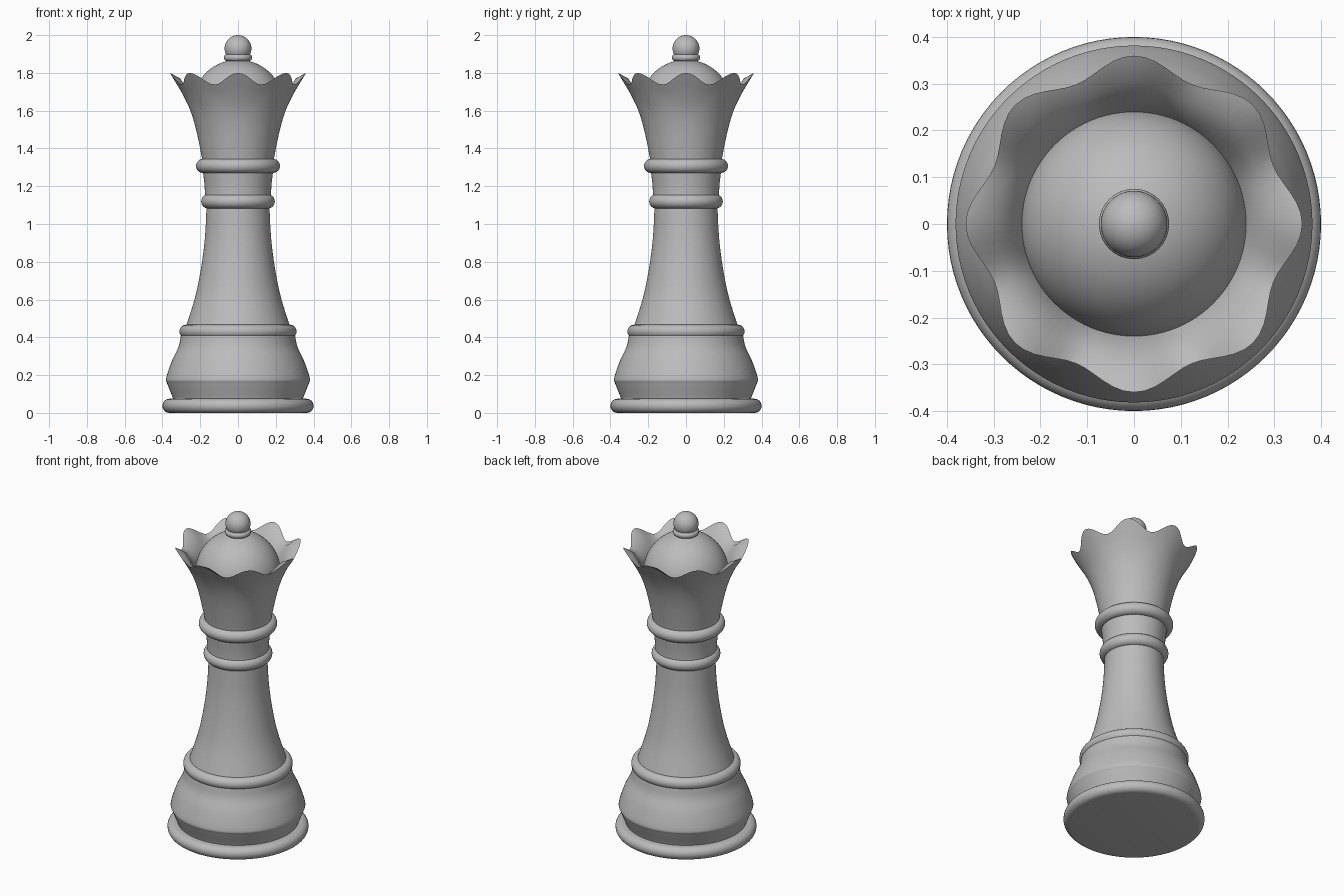
import bpy, math
from mathutils import Vector

cube = bpy.data.objects.get("Cube")
if cube:
    bpy.data.objects.remove(cube, do_unlink=True)

grey = bpy.data.materials.new("stone_grey")
grey.use_nodes = True
grey.diffuse_color = (0.5, 0.5, 0.5, 1)
grey.node_tree.nodes["Principled BSDF"].inputs["Base Color"].default_value = (0.5, 0.5, 0.5, 1)

SEGMENTS = 96
POINTS = 8  # scallops on the crown


def curve(pts, steps=5):
    """Smooth a coarse profile with a Catmull-Rom spline."""
    p = [Vector(q) for q in pts]
    p = [2 * p[0] - p[1]] + p + [2 * p[-1] - p[-2]]
    out = []
    for a, b, c, d in zip(p, p[1:], p[2:], p[3:]):
        for i in range(steps):
            t = i / steps
            out.append((2 * b + (c - a) * t + (2 * a - 5 * b + 4 * c - d) * t * t
                        + (3 * b - a - 3 * c + d) * t ** 3) / 2)
    return out + [p[-2]]


def lathe(name, profile, valley=None, angle=35):
    """Spin an (r, z) profile, listed upwards; blend to valley between crown points."""
    verts, faces, n = [], [], len(profile)
    for s in range(SEGMENTS):
        a = 2 * math.pi * s / SEGMENTS
        blend = (1 - math.cos(POINTS * a)) / 2 if valley else 0
        for i, q in enumerate(profile):
            r, z = Vector(q).lerp(Vector(valley[i]), blend) if valley else q
            verts.append((r * math.cos(a), r * math.sin(a), z))
    for s in range(SEGMENTS):
        u, v = s * n, (s + 1) % SEGMENTS * n
        faces += [(u + i, v + i, v + i + 1, u + i + 1) for i in range(n - 1)]
    # Flat caps close both ends
    faces.append([s * n for s in reversed(range(SEGMENTS))])
    faces.append([s * n + n - 1 for s in range(SEGMENTS)])
    mesh = bpy.data.meshes.new(name)
    mesh.from_pydata(verts, [], faces)
    mesh.materials.append(grey)
    obj = bpy.data.objects.new(name, mesh)
    bpy.context.collection.objects.link(obj)
    bpy.ops.object.select_all(action='DESELECT')
    obj.select_set(True)
    bpy.context.view_layer.objects.active = obj
    bpy.ops.object.shade_smooth_by_angle(angle=math.radians(angle))
    return obj


def ring(name, radius, low, high):
    """Disc with a half-round edge."""
    h = (high - low) / 2
    arc = [math.pi * (i / 12 - 0.5) for i in range(13)]
    lathe(name, [(radius - h + h * math.cos(t), low + h + h * math.sin(t)) for t in arc])


def arc_profile(radius, centre, start, end, steps=16):
    angles = [math.radians(start + (end - start) * i / steps) for i in range(steps + 1)]
    return [(radius * math.cos(t), centre + radius * math.sin(t)) for t in angles]


# Base and stem
ring("foot_ring", 0.4, 0, 0.075)
lathe("base", curve([(0.34, 0.06), (0.347, 0.085), (0.375, 0.155), (0.38, 0.185),
                     (0.35, 0.275), (0.315, 0.35), (0.302, 0.41)]))
ring("base_collar", 0.31, 0.395, 0.467)
lathe("stem", curve([(0.285, 0.43), (0.268, 0.48), (0.225, 0.62), (0.195, 0.77),
                     (0.175, 0.93), (0.166, 1.1)]))
ring("lower_neck_ring", 0.195, 1.082, 1.157)
lathe("neck", curve([(0.174, 1.12), (0.177, 1.2), (0.188, 1.3)]))
ring("upper_neck_ring", 0.222, 1.27, 1.345)

# Scalloped crown: outer wall, sloping rim, inner wall
wall = [(0.185, 1.3), (0.193, 1.36), (0.222, 1.5), (0.252, 1.6)]
inner = [(0.24, 1.66), (0.23, 1.6)]
peak = curve(wall + [(0.295, 1.69), (0.36, 1.8)]) + [(0.305, 1.77)] + inner
valley = curve(wall + [(0.285, 1.675), (0.323, 1.738)]) + [(0.285, 1.715)] + inner
lathe("crown", peak, valley, angle=55)

# Dome and finial
lathe("dome", arc_profile(0.242, 1.628, -10, 80))
ring("finial_collar", 0.075, 1.862, 1.9)
lathe("finial_ball", arc_profile(0.071, 1.929, -88, 89, 24))
